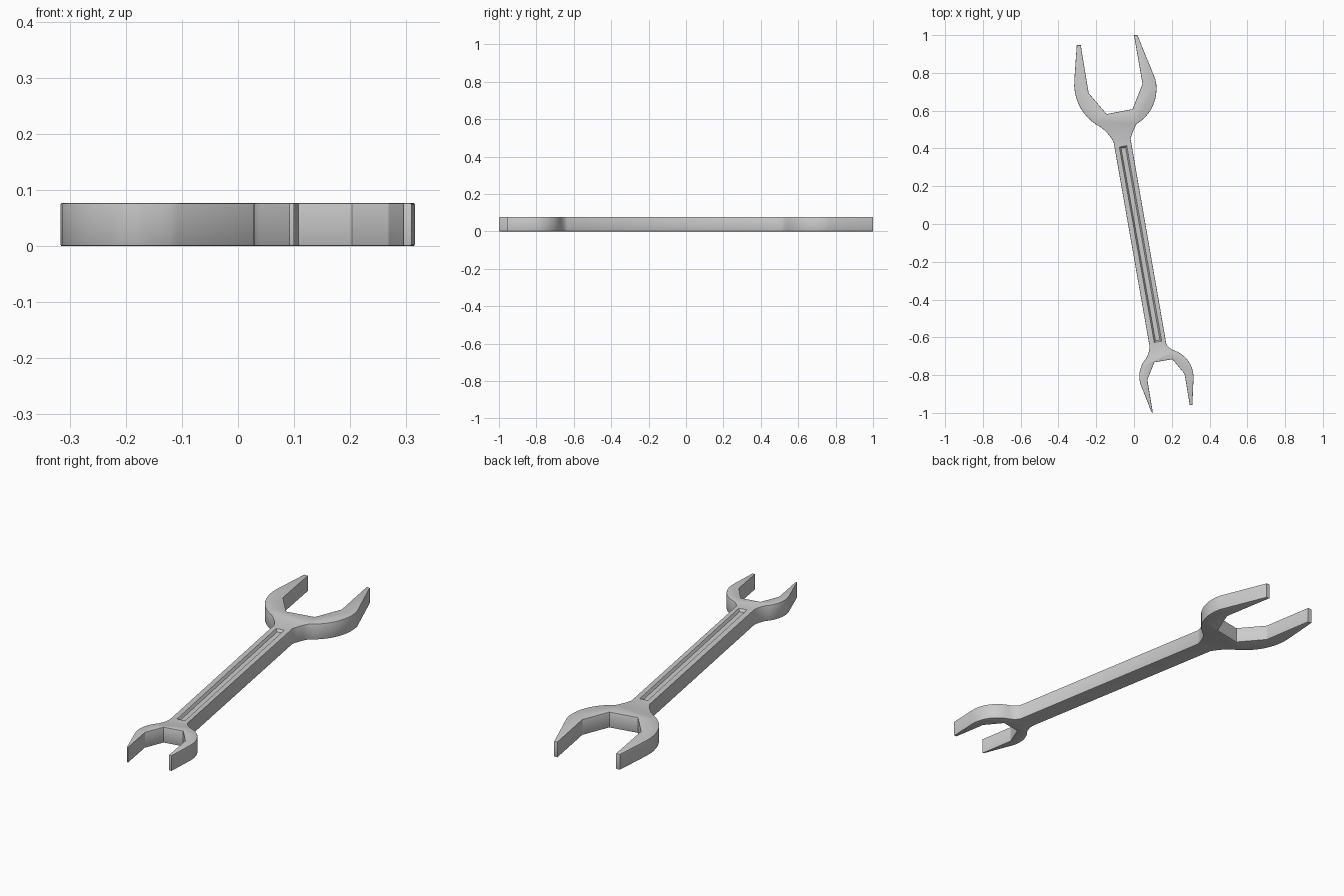
import bpy, bmesh, math
from mathutils import Vector
from mathutils.geometry import intersect_line_line

if "Cube" in bpy.data.objects:
    bpy.data.objects.remove(bpy.data.objects["Cube"])

H = 0.077


def arc(a, b, c, n=10):
    """Points on the circular arc from a through b to c."""
    a, b, c = (Vector(p) for p in (a, b, c))
    d = 2 * (a.x * (b.y - c.y) + b.x * (c.y - a.y) + c.x * (a.y - b.y))
    s = [p.length_squared for p in (a, b, c)]
    o = Vector(((s[0] * (b.y - c.y) + s[1] * (c.y - a.y) + s[2] * (a.y - b.y)) / d,
                (s[0] * (c.x - b.x) + s[1] * (a.x - c.x) + s[2] * (b.x - a.x)) / d))
    r = (a - o).length
    t0 = math.atan2(a.y - o.y, a.x - o.x)
    t1 = math.atan2(c.y - o.y, c.x - o.x)
    dt = (t1 - t0 + math.pi) % (2 * math.pi) - math.pi
    return [(o.x + r * math.cos(t0 + dt * i / n), o.y + r * math.sin(t0 + dt * i / n))
            for i in range(n + 1)]


def prism(name, bottom, top, z0, z1, bevel=0):
    """Solid between two matching outlines, with optional rounded rims."""
    bm = bmesh.new()
    lo = [bm.verts.new((x, y, z0)) for x, y in bottom]
    hi = [bm.verts.new((x, y, z1)) for x, y in top]
    n = len(lo)
    caps = [bm.faces.new(lo), bm.faces.new(hi)]
    for i in range(n):
        j = (i + 1) % n
        bm.faces.new((lo[i], lo[j], hi[j], hi[i]))
    bmesh.ops.recalc_face_normals(bm, faces=bm.faces)
    if bevel:
        rims = [e for f in caps for e in f.edges]
        bmesh.ops.bevel(bm, geom=rims, offset=bevel, segments=2, profile=0.5, affect='EDGES')
    me = bpy.data.meshes.new(name)
    bm.to_mesh(me)
    bm.free()
    ob = bpy.data.objects.new(name, me)
    bpy.context.collection.objects.link(ob)
    return ob


# Wrench outline: large jaw left side, shaft, small jaw, shaft, large jaw right side
outline = [(-0.282, 0.947), (-0.303, 0.947)]
outline += arc((-0.316, 0.76), (-0.262, 0.583), (-0.177, 0.513))
outline += arc((-0.177, 0.513), (-0.138, 0.477), (-0.108, 0.434), 4)[1:]
outline += arc((0.082, -0.646), (0.077, -0.682), (0.064, -0.712), 4)
outline += arc((0.064, -0.712), (0.029, -0.79), (0.043, -0.87))[1:]
outline += [(0.092, -0.995), (0.1, -0.999), (0.071, -0.825), (0.108, -0.732),
            (0.203, -0.716), (0.268, -0.794), (0.295, -0.958), (0.309, -0.958)]
outline += arc((0.315, -0.82), (0.288, -0.726), (0.212, -0.669))
outline += arc((0.212, -0.669), (0.188, -0.655), (0.171, -0.635), 4)[1:]
outline += arc((-0.018, 0.45), (-0.005, 0.491), (0.013, 0.529), 4)
outline += arc((0.013, 0.529), (0.092, 0.61), (0.113, 0.767))[1:]
outline += [(0.018, 1.0), (0.0, 1.0), (0.045, 0.741), (-0.008, 0.608),
            (-0.145, 0.582), (-0.24, 0.693)]
wrench = prism("wrench_body", outline, outline, 0, H, 0.003)


# Groove along the top of the shaft, with sloping walls
def slot(inset):
    a, b = Vector((-0.058, 0.411)), Vector((0.127, -0.624))
    u = (b - a).normalized()
    v = Vector((-u.y, u.x)) * (0.02 - inset)
    a, b = a + u * inset, b - u * inset
    return [tuple(p) for p in (a - v, b - v, b + v, a + v)]


depth, over = 0.012, 0.012
cutter = prism("groove_cutter", slot(0.008), slot(-0.008), H - depth, H + over)
cutter.hide_render = True

bpy.context.view_layer.objects.active = wrench
wrench.select_set(True)
cut = wrench.modifiers.new("groove", 'BOOLEAN')
cut.operation = 'DIFFERENCE'
cut.solver = 'EXACT'
cut.object = cutter
bpy.ops.object.modifier_apply(modifier=cut.name)
bpy.data.objects.remove(cutter)
bpy.ops.object.shade_smooth_by_angle(angle=math.radians(28))
